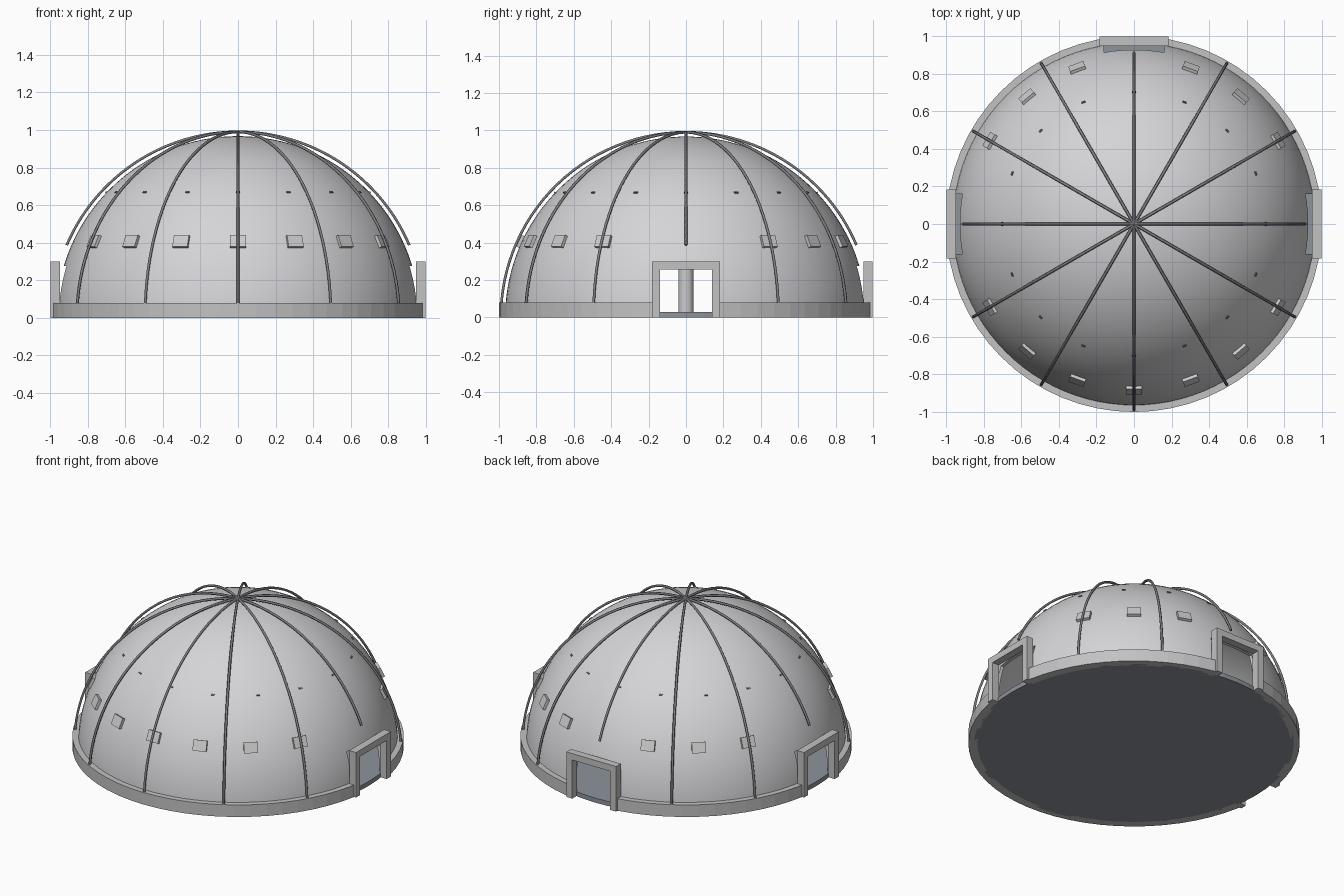
import bpy, bmesh, math
from mathutils import Matrix, Vector

cube = bpy.data.objects.get("Cube")
if cube:
    bpy.data.objects.remove(cube, do_unlink=True)


def material(name, rgb):
    m = bpy.data.materials.new(name)
    m.use_nodes = True
    m.diffuse_color = (*rgb, 1)
    bsdf = next(n for n in m.node_tree.nodes if n.type == 'BSDF_PRINCIPLED')
    bsdf.inputs["Base Color"].default_value = (*rgb, 1)
    return m


SHELL = material("pale grey shell", (0.66, 0.66, 0.68))
TRIM = material("mid grey trim", (0.54, 0.54, 0.55))
RIB = material("dark grey rib", (0.2, 0.2, 0.21))
FLOOR = material("blue grey floor", (0.27, 0.29, 0.33))
PANEL = material("light grey panel", (0.6, 0.6, 0.61))
DOME_R, RIB_R = 0.967, 0.99
DOORS = [0, 90, 180]


def finish(name, bm, mat):
    bmesh.ops.recalc_face_normals(bm, faces=bm.faces)
    mesh = bpy.data.meshes.new(name)
    bm.to_mesh(mesh)
    bm.free()
    mesh.materials.append(mat)
    ob = bpy.data.objects.new(name, mesh)
    bpy.context.collection.objects.link(ob)
    return ob


def boxes(name, items, mat):
    """Each item is (matrix, centre, size)."""
    bm = bmesh.new()
    for mtx, centre, size in items:
        place = mtx @ Matrix.Translation(centre) @ Matrix.Diagonal((*size, 1))
        bmesh.ops.create_cube(bm, size=1, matrix=place)
    return finish(name, bm, mat)


def spin(name, profile, steps, mat, closed=False):
    """Revolve (radius, height) points about the vertical axis."""
    bm = bmesh.new()
    vs = [bm.verts.new((r, 0, z)) for r, z in profile]
    pairs = list(zip(vs, vs[1:])) + ([(vs[-1], vs[0])] if closed else [])
    edges = [bm.edges.new(p) for p in pairs]
    bmesh.ops.spin(bm, geom=vs + edges, cent=(0, 0, 0), axis=(0, 0, 1),
                   angle=math.tau, steps=steps, use_duplicate=False)
    bmesh.ops.remove_doubles(bm, verts=bm.verts, dist=0.0001)
    return finish(name, bm, mat)


def turn(deg, tilt=0):
    return (Matrix.Rotation(math.radians(deg), 4, 'Z')
            @ Matrix.Rotation(-math.radians(tilt), 4, 'Y'))


def cut(ob, cutter):
    mod = ob.modifiers.new("openings", 'BOOLEAN')
    mod.object, mod.operation, mod.solver = cutter, 'DIFFERENCE', 'EXACT'
    bpy.context.view_layer.objects.active = ob
    bpy.ops.object.modifier_apply(modifier=mod.name)


def smooth(ob):
    bpy.ops.object.select_all(action='DESELECT')
    ob.select_set(True)
    bpy.context.view_layer.objects.active = ob
    bpy.ops.object.shade_smooth_by_angle(angle=math.radians(30))


def arc(radius, start, end, n):
    step = (end - start) / n
    return [(radius * math.cos(math.radians(start + i * step)),
             radius * math.sin(math.radians(start + i * step))) for i in range(n + 1)]


# Hollow dome shell and faceted base ring
dome = spin("dome_shell", arc(DOME_R, 1, 90, 32) + arc(DOME_R - 0.02, 90, 1, 32),
            96, SHELL, closed=True)
ring = spin("base_ring", [(0.945, 0), (1, 0), (1, 0.08), (0.945, 0.08)],
            64, TRIM, closed=True)

# Doorway openings through shell and ring
cutter = boxes("doorway_cutter", [(turn(a), (0.95, 0, 0.09), (0.4, 0.32, 0.37))
                                  for a in DOORS], TRIM)
cutter.hide_render = True
cut(dome, cutter)
cut(ring, cutter)
bpy.data.objects.remove(cutter, do_unlink=True)
smooth(dome)

# Floor slab and central column
spin("floor_slab", [(0, 0), (0.965, 0), (0.965, 0.03), (0, 0.03)], 64, FLOOR)
column = spin("central_column", [(0.04, 0.03), (0.04, 0.95)], 24, PANEL)
smooth(column)

# Door frames: one arch-shaped profile, extruded along the doorway axis
for name, a in zip(("left_door_frame", "rear_door_frame", "right_door_frame"), DOORS):
    outline = [(-0.183, 0), (-0.183, 0.3), (0.183, 0.3), (0.183, 0),
               (0.14, 0), (0.14, 0.257), (-0.14, 0.257), (-0.14, 0)]
    bm = bmesh.new()
    face = bm.faces.new([bm.verts.new((0.948, y, z)) for y, z in outline])
    ext = bmesh.ops.extrude_face_region(bm, geom=[face])
    bmesh.ops.translate(bm, vec=(0.05, 0, 0),
                        verts=[v for v in ext["geom"] if isinstance(v, bmesh.types.BMVert)])
    bm.transform(turn(a))
    finish(name, bm, TRIM)

# Arched ribs, shortened above each doorway
for i in range(12):
    a = i * 30
    low = 23 if a in DOORS else 2
    path = arc(RIB_R, low, 90, 28)
    curve = bpy.data.curves.new("rib", 'CURVE')
    curve.dimensions = '3D'
    curve.bevel_depth, curve.bevel_resolution = 0.008, 1
    curve.use_fill_caps = True
    line = curve.splines.new('POLY')
    line.points.add(len(path) - 1)
    for p, (r, z) in zip(line.points, path):
        p.co = (*(turn(a) @ Vector((r, 0, z))), 1)
    curve.materials.append(RIB)
    ob = bpy.data.objects.new(f"rib_{i + 1}", curve)
    bpy.context.collection.objects.link(ob)

# Wall panels lying on the shell, left out beside and above doorways
panel_angles = [s * 20 - 90 for s in range(18) if s * 20 not in (80, 100, 180, 260, 280)]
boxes("wall_panels", [(turn(a, 24.7), (0.971, 0, 0), (0.024, 0.085, 0.068))
                      for a in panel_angles], PANEL)

# Ring of small vents higher up
boxes("roof_vents", [(turn(i * 22.5, 43.6), (0.965, 0, 0), (0.016, 0.022, 0.009))
                     for i in range(16)], RIB)
